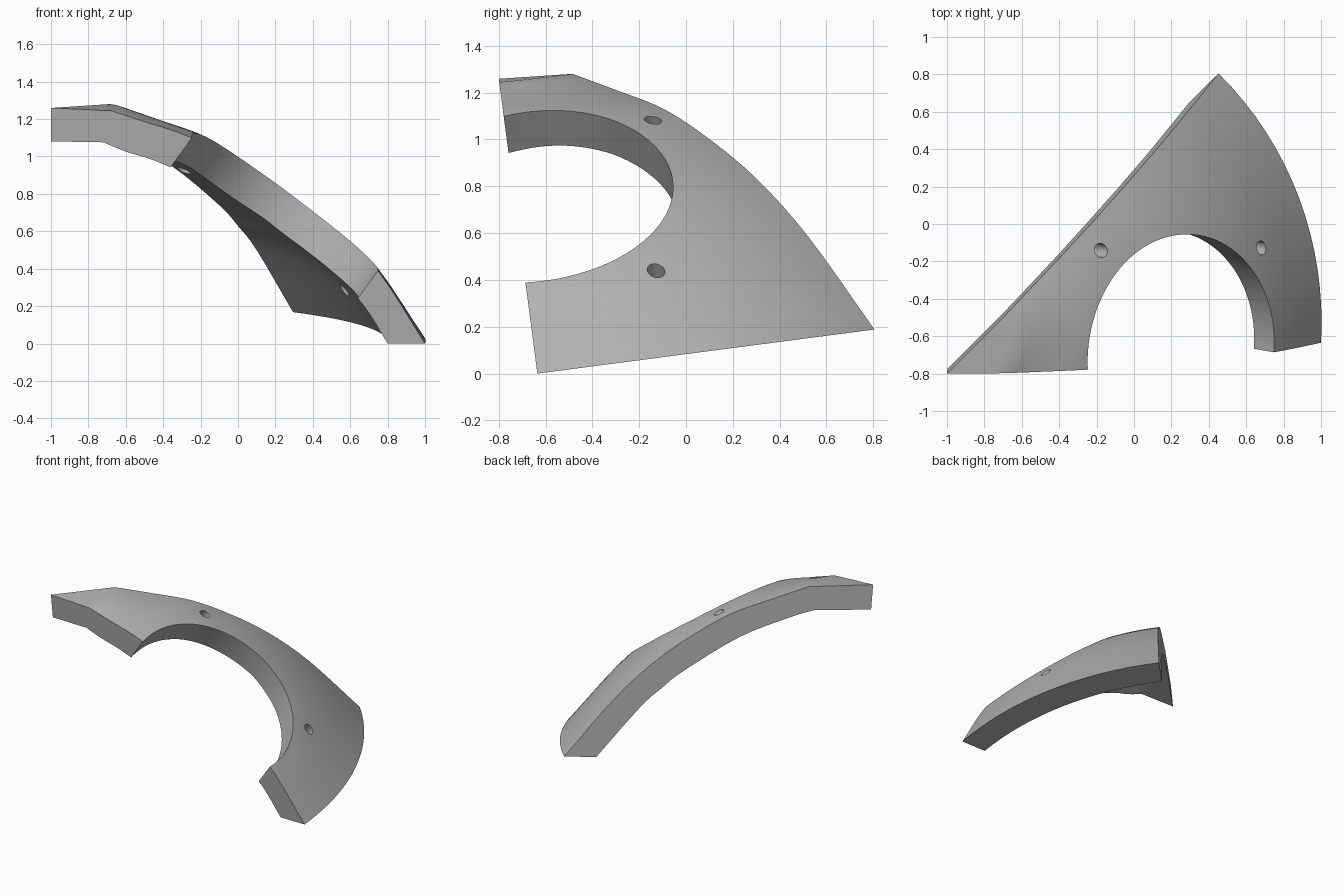
import bpy, bmesh, math
from mathutils import Matrix, Vector

cube = bpy.data.objects.get("Cube")
if cube:
    bpy.data.objects.remove(cube, do_unlink=True)

TILT = Matrix.Translation((-1, -0.635, 0)) @ Matrix.Rotation(math.radians(7.45), 4, 'X')
STEPS = 16      # slices around the vertical axis
SWEEP = math.pi / 4


def smooth(points, n=4):
    """Flat first span, then a rounded curve through the remaining points."""
    pts = [Vector(p) for p in points]
    out = [pts[0].lerp(pts[1], k / n) for k in range(n)]
    p = pts[1:]
    for i in range(len(p) - 1):
        b, c = p[i], p[i + 1]
        a = p[i - 1] if i else b * 2 - c
        d = p[i + 2] if i + 2 < len(p) else c * 2 - b
        for k in range(n):
            t = k / n
            out.append(0.5 * (2 * b + (c - a) * t + (2 * a - 5 * b + 4 * c - d) * t ** 2
                              + (3 * b - a - 3 * c + d) * t ** 3))
    return out + [p[-1]]


# (radius, height) profiles at the front plane and at the diagonal plane
outer_front = smooth([(0, 1.27), (.32, 1.255), (.52, 1.19), (.75, 1.11), (1.22, .885),
                      (1.47, .69), (1.75, .39), (2, 0)])
outer_side = smooth([(0, 1.27), (.445, 1.25), (.70, 1.155), (.966, 1.05), (1.22, .894),
                     (1.47, .70), (1.73, .43), (2.054, 0)])
inner_front = smooth([(0, 1.09), (.28, 1.085), (.40, 1.035), (.64, .95), (1.22, .655),
                      (1.42, .48), (1.66, .22), (1.8, 0)])
inner_side = smooth([(0, 1.09), (.40, 1.08), (.55, 1.03), (.9, .88), (1.27, .63),
                     (1.414, .503), (1.556, .359), (1.83, 0)])


def sheet(bm, front, side):
    """Sweep one profile into the other around the vertical axis."""
    rows = []
    for j in range(STEPS + 1):
        t = j / STEPS
        a = t * SWEEP
        w = math.sin(2 * a)
        rows.append([])
        for p, q in zip(front, side):
            r, z = p.lerp(q, w)
            rows[-1].append(bm.verts.new((r * math.cos(a), r * math.sin(a), z)))
    return rows


def strip(bm, a, b):
    for i in range(len(a) - 1):
        bm.faces.new((a[i], a[i + 1], b[i + 1], b[i]))


# Curved plate: two sheets joined by flat walls
bm = bmesh.new()
outer = sheet(bm, outer_front, outer_side)
inner = sheet(bm, inner_front, inner_side)
for rows in (outer, inner):
    for j in range(STEPS):
        strip(bm, rows[j], rows[j + 1])
strip(bm, outer[0], inner[0])
strip(bm, outer[-1], inner[-1])
strip(bm, [r[-1] for r in outer], [r[-1] for r in inner])
bmesh.ops.remove_doubles(bm, verts=bm.verts, dist=1e-4)
bmesh.ops.recalc_face_normals(bm, faces=bm.faces)
bm.transform(TILT)
mesh = bpy.data.meshes.new("curved_plate")
bm.to_mesh(mesh)
bm.free()
plate = bpy.data.objects.new("curved_plate", mesh)
bpy.context.collection.objects.link(plate)

gray = bpy.data.materials.new("plain_gray")
gray.use_nodes = True
gray.diffuse_color = (.45, .45, .45, 1)
gray.node_tree.nodes["Principled BSDF"].inputs["Base Color"].default_value = (.45, .45, .45, 1)
mesh.materials.append(gray)

# Round opening and two bolt holes, all along one slanted axis
AXIS = Vector((.583, 0, .813))


def cut(name, centre, radius, sides):
    bm = bmesh.new()
    bmesh.ops.create_cone(bm, cap_ends=True, segments=sides, radius1=radius,
                          radius2=radius, depth=2 if radius > .1 else .8)
    bm.transform(TILT @ Matrix.Translation(centre)
                 @ AXIS.to_track_quat('Z', 'Y').to_matrix().to_4x4())
    me = bpy.data.meshes.new(name)
    bm.to_mesh(me)
    bm.free()
    me.materials.append(gray)
    tool = bpy.data.objects.new(name, me)
    bpy.context.collection.objects.link(tool)
    tool.hide_render = True
    mod = plate.modifiers.new(name, 'BOOLEAN')
    mod.object, mod.operation, mod.solver = tool, 'DIFFERENCE', 'EXACT'
    bpy.ops.object.modifier_apply(modifier=name)
    bpy.data.objects.remove(tool, do_unlink=True)


bpy.ops.object.select_all(action='DESELECT')
bpy.context.view_layer.objects.active = plate
plate.select_set(True)
cut("round_opening", (1.25, .064, .75), .616, 96)
cut("upper_bolt_hole", (.81, .63, .99), .037, 24)
cut("lower_bolt_hole", (1.68, .56, .37), .037, 24)
bpy.ops.object.shade_smooth_by_angle(angle=math.radians(30))
